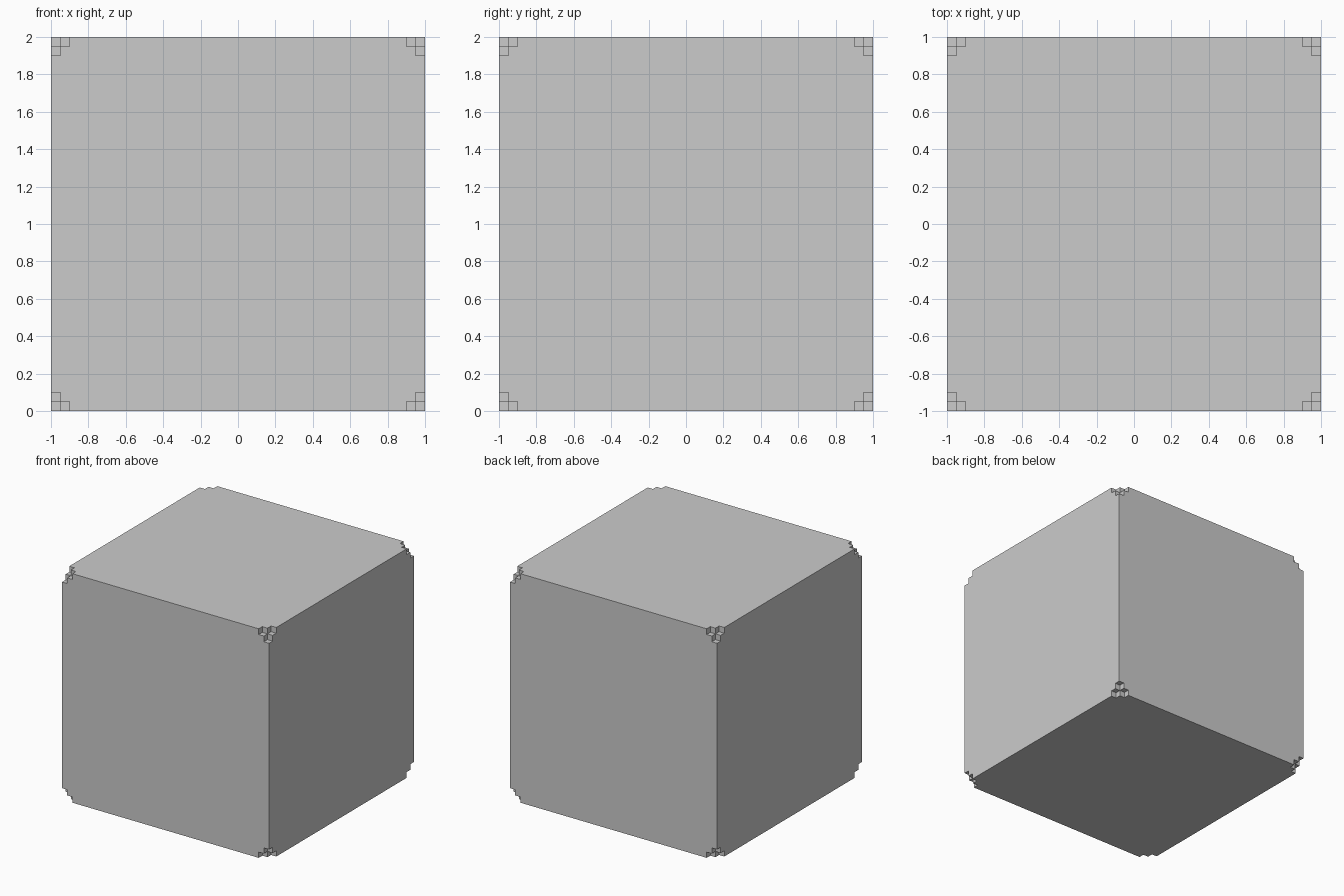
import bpy, bmesh
from itertools import product
from mathutils import Matrix, Vector

if "Cube" in bpy.data.objects:
    bpy.data.objects.remove(bpy.data.objects["Cube"])

STEP = 0.05      # size of one corner notch
OVER = 0.05      # how far cutters stick out of the block

# Main block
bpy.ops.mesh.primitive_cube_add(size=2, location=(0, 0, 1))
block = bpy.context.object
block.name = "block"


def corner_cutter(axis):
    """Eight boxes, one per corner, two steps long on one axis and one step on the others."""
    depth = Vector((STEP, STEP, STEP))
    depth[axis] = 2 * STEP
    size = depth + Vector((OVER, OVER, OVER))
    bm = bmesh.new()
    for signs in product((-1, 1), repeat=3):
        centre = Vector([s * (1 + OVER - size[i] / 2) for i, s in enumerate(signs)])
        bmesh.ops.create_cube(bm, size=1,
                              matrix=Matrix.Translation(centre) @ Matrix.Diagonal((*size, 1)))
    mesh = bpy.data.meshes.new("corner_cutter_" + "xyz"[axis])
    bm.to_mesh(mesh)
    bm.free()
    obj = bpy.data.objects.new(mesh.name, mesh)
    obj.location = (0, 0, 1)
    obj.hide_render = True
    obj.display_type = 'WIRE'
    bpy.context.collection.objects.link(obj)
    return obj


# Stepped notches at every corner
for axis in range(3):
    cut = block.modifiers.new("notch_" + "xyz"[axis], 'BOOLEAN')
    cut.operation = 'DIFFERENCE'
    cut.solver = 'EXACT'
    cut.object = corner_cutter(axis)
